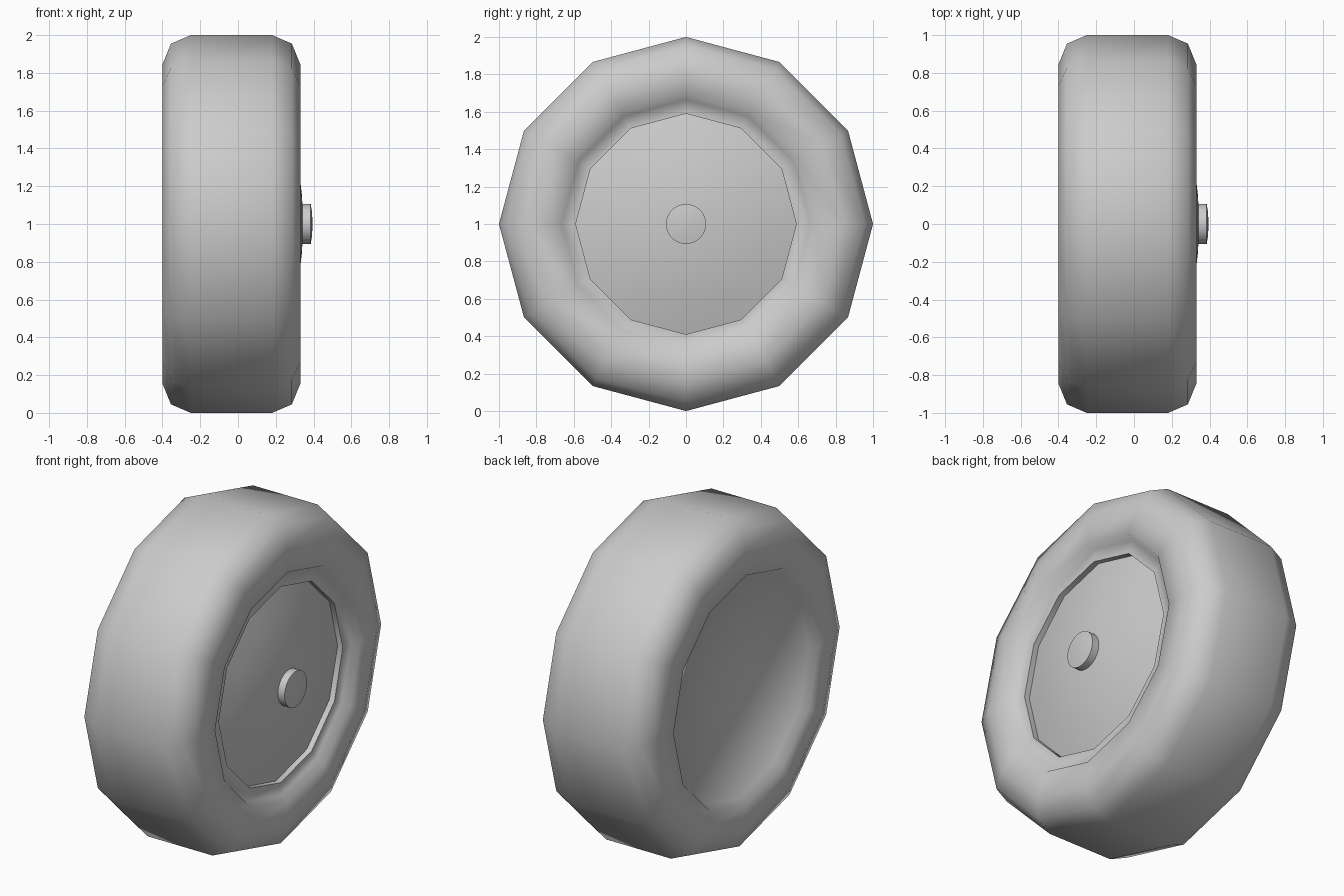
import bpy, bmesh, math

if "Cube" in bpy.data.objects:
    bpy.data.objects.remove(bpy.data.objects["Cube"])


def lathe(name, profile, sides, angle):
    """Spin an (x, radius) profile around the wheel axle, at height 1."""
    bm = bmesh.new()
    rings = []
    for x, r in profile:
        if r == 0:
            rings.append([bm.verts.new((x, 0, 1))])
        else:
            rings.append([bm.verts.new((x, r * math.cos(t), 1 + r * math.sin(t)))
                          for t in (2 * math.pi * i / sides for i in range(sides))])
    for a, b in zip(rings, rings[1:]):
        for i in range(sides):
            j = (i + 1) % sides
            if len(a) == 1:
                bm.faces.new((a[0], b[i], b[j]))
            elif len(b) == 1:
                bm.faces.new((a[i], b[0], a[j]))
            else:
                bm.faces.new((a[i], b[i], b[j], a[j]))
    bmesh.ops.recalc_face_normals(bm, faces=bm.faces)
    mesh = bpy.data.meshes.new(name)
    bm.to_mesh(mesh)
    bm.free()
    obj = bpy.data.objects.new(name, mesh)
    bpy.context.collection.objects.link(obj)
    bpy.ops.object.select_all(action='DESELECT')
    obj.select_set(True)
    bpy.context.view_layer.objects.active = obj
    bpy.ops.object.shade_smooth_by_angle(angle=math.radians(angle))
    return obj


# Tyre and rim: flat back, rounded shoulders, recessed domed face
shoulder = [(0.33, 0.69), (0.33, 0.845), (0.285, 0.955), (0.18, 1.0)]
front = [(0.285, 0.665)] + shoulder
back = [(-0.07 - x, r) for x, r in front]
dome = [(0.345 - 0.27 * r * r, r) for r in (0.59, 0.45, 0.3, 0.15)] + [(0.345, 0)]
lathe("wheel", [(-0.355, 0)] + back + front[::-1] + [(0.285, 0.59)] + dome, 12, 62)

# Hub cap in the middle of the face
lathe("hub_cap", [(0.335, 0), (0.335, 0.107), (0.385, 0.107), (0.392, 0.06), (0.395, 0)], 32, 40)
